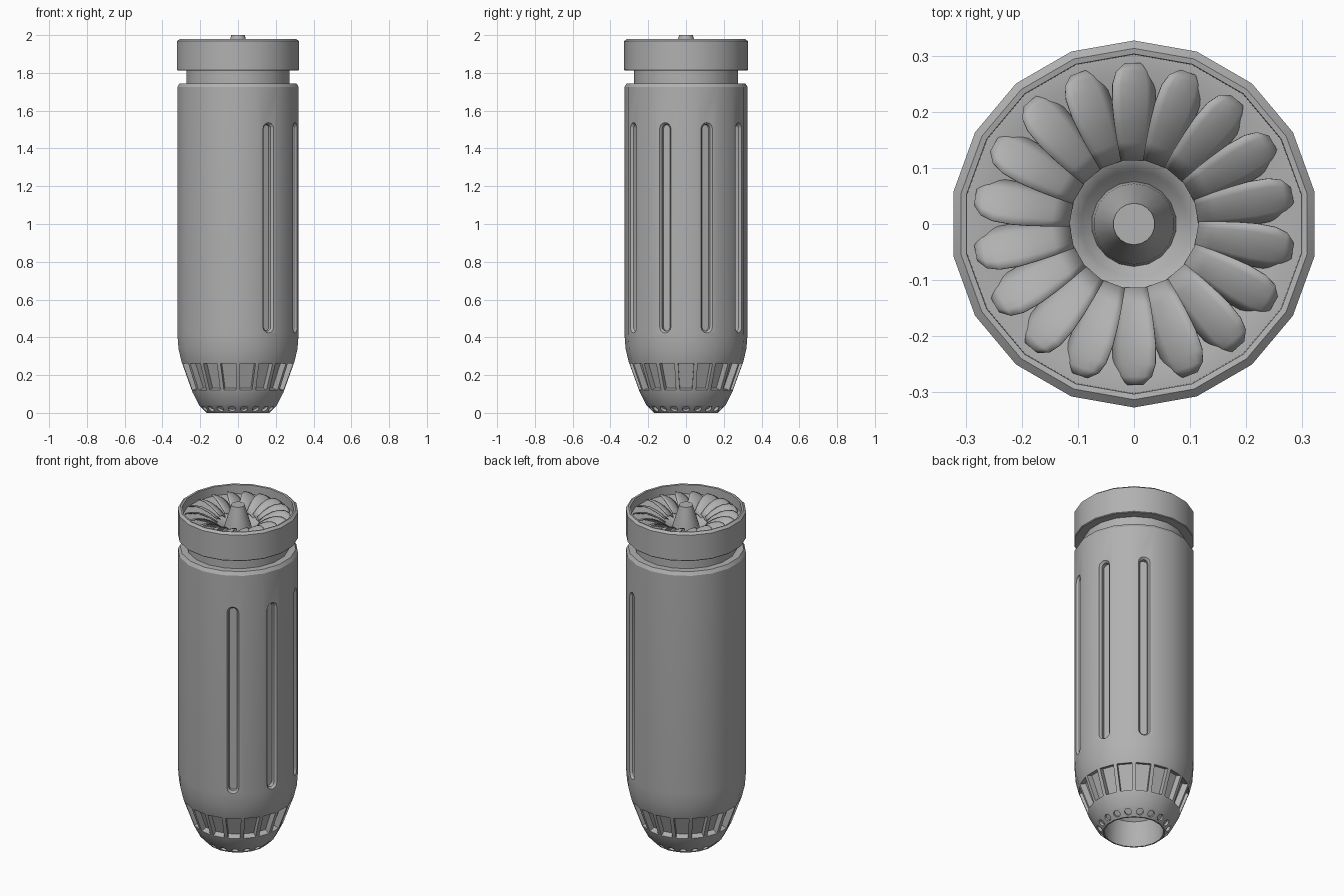
import bpy, bmesh
from math import sin, cos, pi, radians
from mathutils import Vector, Matrix

if "Cube" in bpy.data.objects:
    bpy.data.objects.remove(bpy.data.objects["Cube"])

SIDES = 18
STEP = 2 * pi / SIDES

# Dark grey metal
METAL = bpy.data.materials.new("dark_grey")
METAL.diffuse_color = (.44, .44, .44, 1)
METAL.use_nodes = True
METAL.node_tree.nodes["Principled BSDF"].inputs["Base Color"].default_value = METAL.diffuse_color


def finish(name, bm):
    bmesh.ops.remove_doubles(bm, verts=bm.verts[:], dist=1e-5)
    bmesh.ops.recalc_face_normals(bm, faces=bm.faces[:])
    me = bpy.data.meshes.new(name)
    bm.to_mesh(me)
    bm.free()
    me.materials.append(METAL)
    ob = bpy.data.objects.new(name, me)
    bpy.context.collection.objects.link(ob)
    return ob


def activate(ob):
    bpy.ops.object.select_all(action='DESELECT')
    ob.select_set(True)
    bpy.context.view_layer.objects.active = ob


def smooth(ob, angle=28):
    activate(ob)
    bpy.ops.object.shade_smooth_by_angle(angle=radians(angle))


def lathe(profile):
    bm = bmesh.new()
    rings = [[bm.verts.new((r * cos((k + .5) * STEP), r * sin((k + .5) * STEP), z))
              for k in range(SIDES)] for r, z in profile]
    for a, b in zip(rings, rings[1:]):
        for k in range(SIDES):
            n = (k + 1) % SIDES
            bm.faces.new((a[k], a[n], b[n], b[k]))
    bmesh.ops.remove_doubles(bm, verts=bm.verts[:], dist=1e-5)
    bmesh.ops.recalc_face_normals(bm, faces=bm.faces[:])
    bm.normal_update()
    return bm


# Body with hollow bottom, tapered nose and neck
bm = lathe([(0, .22), (.1, .2), (.15, .15), (.16, .08), (.16, 0), (.168, 0), (.21, .042),
            (.245, .11), (.304, .272), (.32, .34), (.326, .42), (.326, 1.725),
            (.314, 1.745), (.276, 1.745), (.276, 1.82), (0, 1.82)])

# Recessed vents around the taper
band = [f for f in bm.faces if .15 < f.calc_center_median().z < .23
        and f.calc_center_median().xy.length > .24]
bmesh.ops.inset_individual(bm, faces=band, thickness=.015)
bm.normal_update()
for f in band:
    n = f.normal.copy()
    new = bmesh.ops.extrude_discrete_faces(bm, faces=[f])['faces'][0]
    bmesh.ops.translate(bm, verts=new.verts[:], vec=-n * .035)
body = finish("body", bm)

# Cutters: long rounded slots on the right side, small holes around the base
bm = bmesh.new()
for deg in (-60, -20, 20, 60):
    rot = Matrix.Rotation(radians(deg), 4, 'Z')
    loops = []
    for x, w in ((.345, .036), (.32, .032), (.308, .022), (.287, .022)):
        pts = [(x, w * cos(i * pi / 6), 1.505 + w * sin(i * pi / 6)) for i in range(7)]
        pts += [(x, -w * cos(i * pi / 6), .455 - w * sin(i * pi / 6)) for i in range(7)]
        loops.append([bm.verts.new(rot @ Vector(p)) for p in pts])
    for a, b in zip(loops, loops[1:]):
        for i in range(14):
            j = (i + 1) % 14
            bm.faces.new((a[i], a[j], b[j], b[i]))
    bm.faces.new(loops[0])
    bm.faces.new(loops[-1])
for k in range(SIDES):
    a = k * STEP
    d = Vector((.707 * cos(a), .707 * sin(a), -.707))
    c = Vector((.186 * cos(a), .186 * sin(a), .021))
    m = Matrix.Translation(c) @ d.to_track_quat('Z', 'Y').to_matrix().to_4x4()
    bmesh.ops.create_cone(bm, cap_ends=True, segments=12, radius1=.019, radius2=.019,
                          depth=.03, matrix=m)
cutter = finish("slot_cutter", bm)
cutter.hide_render = True
mod = body.modifiers.new("cut", 'BOOLEAN')
mod.object = cutter
mod.operation = 'DIFFERENCE'
mod.solver = 'EXACT'
activate(body)
bpy.ops.object.modifier_apply(modifier="cut")
bpy.data.objects.remove(cutter)
smooth(body)

# Cap with a bowl-shaped recess
cap = finish("cap", lathe([(0, 1.812), (.323, 1.812), (.327, 1.816), (.327, 1.968), (.313, 1.98),
                           (.303, 1.978), (.302, 1.925), (.27, 1.925), (.2, 1.9), (.113, 1.88),
                           (.095, 1.858), (.07, 1.837), (0, 1.837)]))
smooth(cap, 40)

# Central hub cone
hub = finish("hub", lathe([(0, 1.83), (.077, 1.83), (.072, 1.88), (.04, 1.985),
                           (.037, 2.0), (0, 2.0)]))
smooth(hub)

# Ring of pitched, domed fan blades: radius, half width, height
stations = [(.113, .024, 1.888), (.145, .03, 1.91), (.18, .035, 1.927), (.215, .0385, 1.937),
            (.25, .038, 1.938), (.272, .032, 1.934), (.287, .016, 1.929)]
bm = bmesh.new()
for k in range(SIDES):
    rot = Matrix.Rotation(k * STEP + pi / 2, 4, 'Z')
    rows = []
    for r, w, z in stations:
        rows.append([bm.verts.new(rot @ Vector((r, w * s, z + .55 * w * s + .008 * (1 - s * s))))
                     for s in (-1, -.6, -.2, .2, .6, 1)])
    for a, b in zip(rows, rows[1:]):
        for i in range(5):
            bm.faces.new((a[i], b[i], b[i + 1], a[i + 1]))
blades = finish("fan_blades", bm)
mod = blades.modifiers.new("thickness", 'SOLIDIFY')
mod.thickness = .004
smooth(blades, 40)
